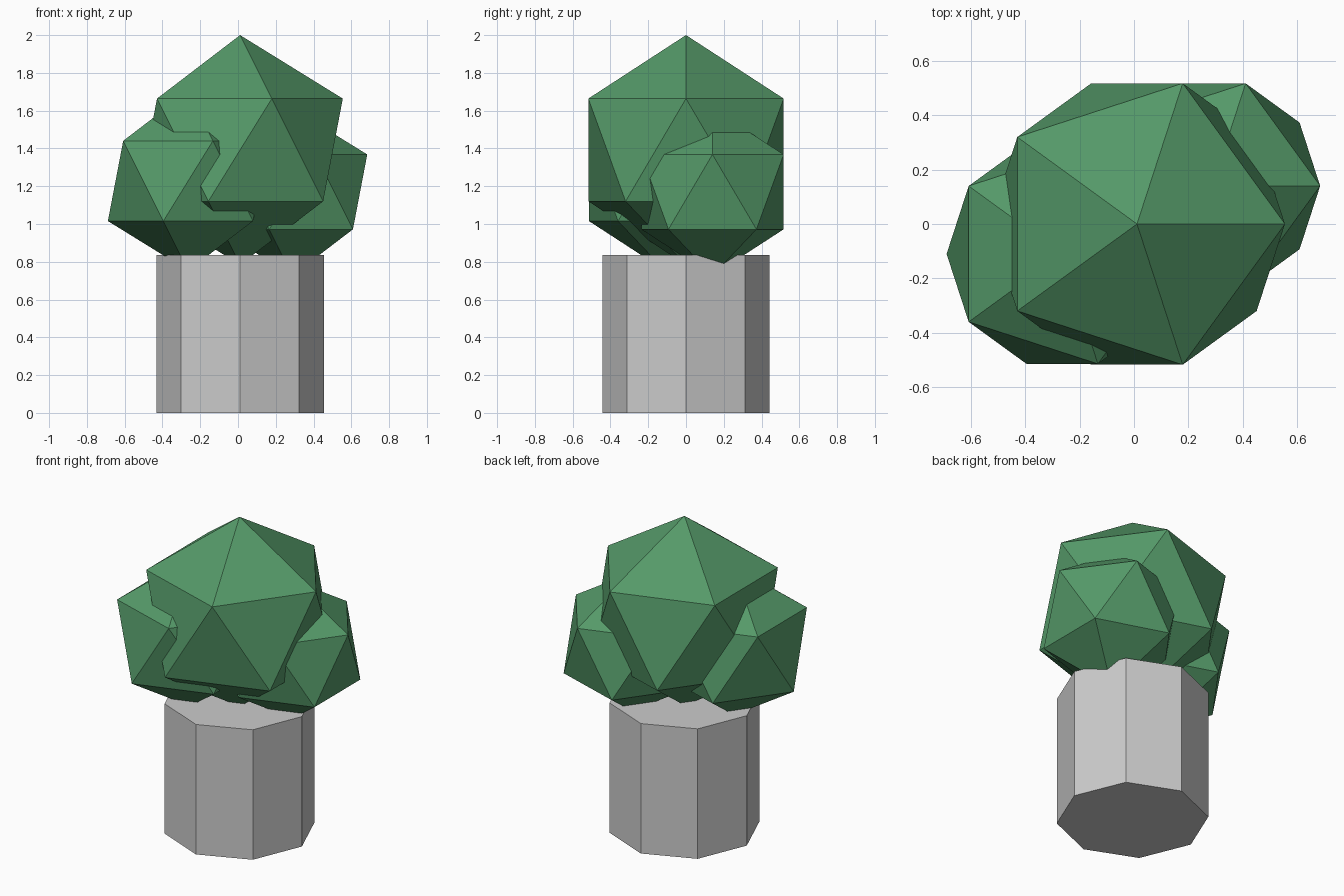
import bpy

if "Cube" in bpy.data.objects:
    bpy.data.objects.remove(bpy.data.objects["Cube"])

# Leaf colour
leaf = bpy.data.materials.new("leaf_green")
leaf.diffuse_color = (0.09, 0.32, 0.14, 1)
leaf.use_nodes = True
leaf.node_tree.nodes["Principled BSDF"].inputs["Base Color"].default_value = leaf.diffuse_color


def foliage(name, radius, centre):
    bpy.ops.mesh.primitive_ico_sphere_add(subdivisions=1, radius=radius, location=centre)
    ob = bpy.context.object
    ob.name = name
    ob.data.materials.append(leaf)


# Octagonal trunk
TRUNK_HEIGHT = 0.835
bpy.ops.mesh.primitive_cylinder_add(vertices=8, radius=0.443, depth=TRUNK_HEIGHT,
                                    location=(0.011, 0, TRUNK_HEIGHT / 2))
bpy.context.object.name = "trunk"

# Three overlapping leaf clumps
foliage("foliage_top", 0.608, (0.011, 0, 1.392))
foliage("foliage_left", 0.475, (-0.264, -0.11, 1.228))
foliage("foliage_right", 0.443, (0.288, 0.14, 1.17))
